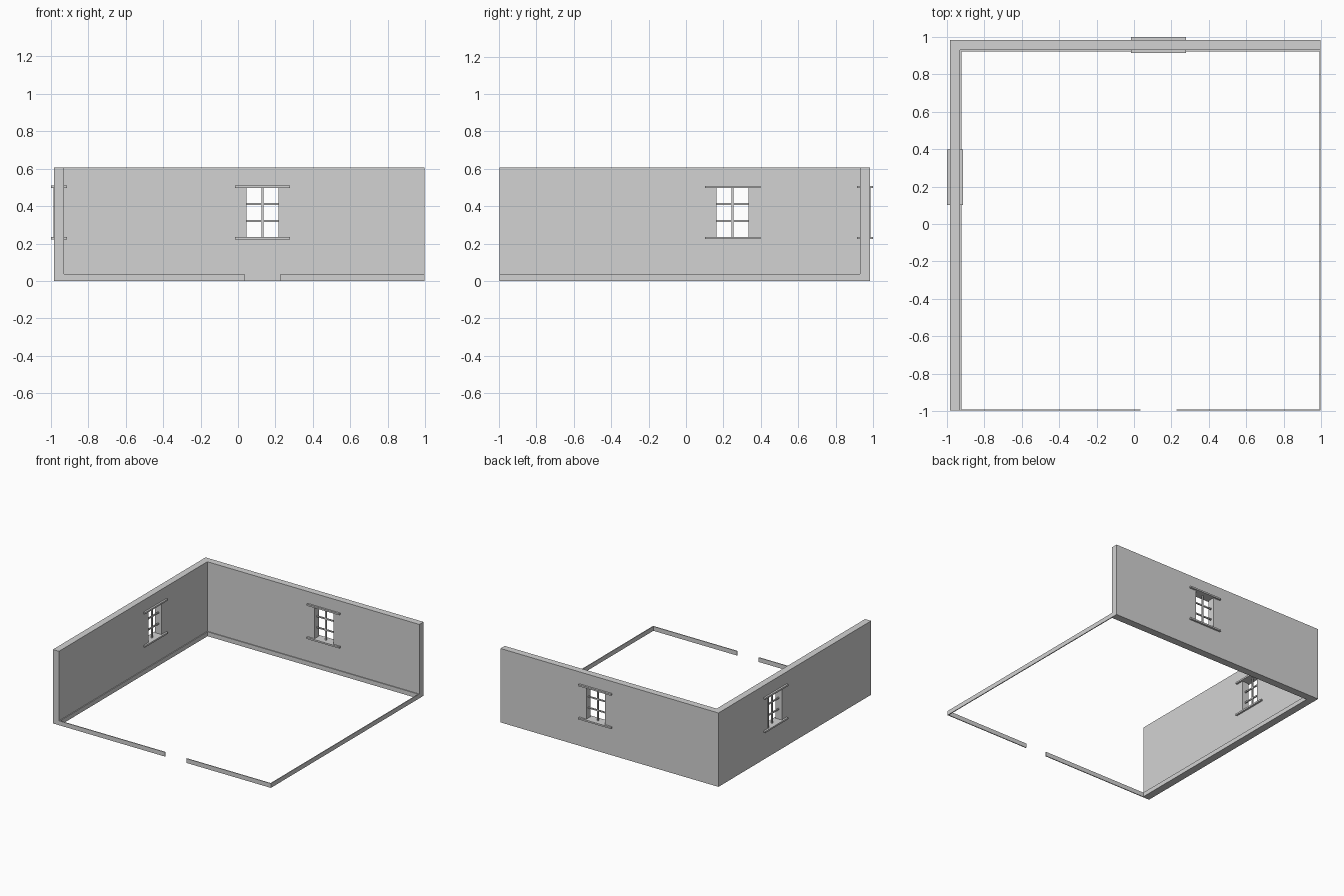
import bpy
import bmesh
from mathutils import Matrix, Vector

cube = bpy.data.objects.get("Cube")
if cube:
    bpy.data.objects.remove(cube)

# Single plaster colour
plaster = bpy.data.materials.new("grey_plaster")
plaster.use_nodes = True
GREY = (0.65, 0.65, 0.65, 1)
plaster.diffuse_color = GREY
plaster.node_tree.nodes["Principled BSDF"].inputs["Base Color"].default_value = GREY

# Shared dimensions
OUTER, INNER, EDGE = 0.984, 0.929, 0.997
HEIGHT, SKIRT_H, SKIRT_T = 0.607, 0.036, 0.007
SILL, HEAD = 0.235, 0.496


def add_boxes(name, boxes):
    """One object made of boxes, each given as (x0, x1, y0, y1, z0, z1)."""
    bm = bmesh.new()
    for x0, x1, y0, y1, z0, z1 in boxes:
        centre = Vector((x0 + x1, y0 + y1, z0 + z1)) / 2
        size = Matrix.Diagonal((x1 - x0, y1 - y0, z1 - z0, 1))
        bmesh.ops.create_cube(bm, size=1, matrix=Matrix.Translation(centre) @ size)
    mesh = bpy.data.meshes.new(name)
    bm.to_mesh(mesh)
    bm.free()
    mesh.materials.append(plaster)
    obj = bpy.data.objects.new(name, mesh)
    bpy.context.collection.objects.link(obj)
    return obj


def cut_opening(wall, box):
    """Cut a window hole through a wall."""
    cutter = add_boxes("opening_cutter", [box])
    cutter.hide_render = True
    mod = wall.modifiers.new("opening", "BOOLEAN")
    mod.operation = "DIFFERENCE"
    mod.solver = "EXACT"
    mod.object = cutter
    bpy.context.view_layer.objects.active = wall
    bpy.ops.object.modifier_apply(modifier=mod.name)
    bpy.data.objects.remove(cutter)


def on_back(a0, a1, d0, d1, z0, z1):
    return (a0, a1, d0, d1, z0, z1)


def on_side(a0, a1, d0, d1, z0, z1):
    return (-d1, -d0, a0, a1, z0, z1)


def add_window(name, wall, mid, place):
    """Opening, ledges, jambs and glazing bars; place maps along/depth to axes."""
    half, ledge, jamb, bar = 0.097, 0.148, 0.012, 0.005
    cut_opening(wall, place(mid - half, mid + half, INNER - 0.05, OUTER + 0.05, SILL, HEAD))
    add_boxes(name + "_ledges", [
        place(mid - ledge, mid + ledge, 0.914, 1.0, z, z + 0.013)
        for z in (SILL - 0.012, HEAD)])
    add_boxes(name + "_jambs", [
        place(a, a + jamb, INNER, OUTER + 0.002, SILL, HEAD)
        for a in (mid - half, mid + half - jamb)])
    depth = (INNER + OUTER) / 2
    bars = [place(mid - bar, mid + bar, depth - bar, depth + bar, SILL, HEAD)]
    for i in (1, 2):
        z = SILL + (HEAD - SILL) * i / 3 + 0.002 * (2 * i - 3)
        bars.append(place(mid - half + jamb, mid + half - jamb,
                          depth - bar, depth + bar, z - bar, z + bar))
    add_boxes(name + "_glazing_bars", bars)


# Two full-height walls
back_wall = add_boxes("back_wall", [(-OUTER, EDGE, INNER, OUTER, 0, HEIGHT)])
side_wall = add_boxes("right_wall", [(-OUTER, -INNER, -EDGE, INNER, 0, HEIGHT)])
add_window("back_window", back_wall, 0.131, on_back)
add_window("right_window", side_wall, 0.249, on_side)

# Skirting round the room, with a doorway gap at the front
add_boxes("back_skirting", [(-INNER, EDGE, INNER - SKIRT_T, INNER, 0, SKIRT_H)])
add_boxes("right_skirting", [(-INNER, -INNER + SKIRT_T, -EDGE, INNER - SKIRT_T, 0, SKIRT_H)])
add_boxes("left_skirting", [(EDGE - SKIRT_T, EDGE, -EDGE, INNER - SKIRT_T, 0, SKIRT_H)])
add_boxes("front_skirting", [
    (-INNER + SKIRT_T, 0.034, -EDGE, -EDGE + SKIRT_T, 0, SKIRT_H),
    (0.228, EDGE - SKIRT_T, -EDGE, -EDGE + SKIRT_T, 0, SKIRT_H)])
